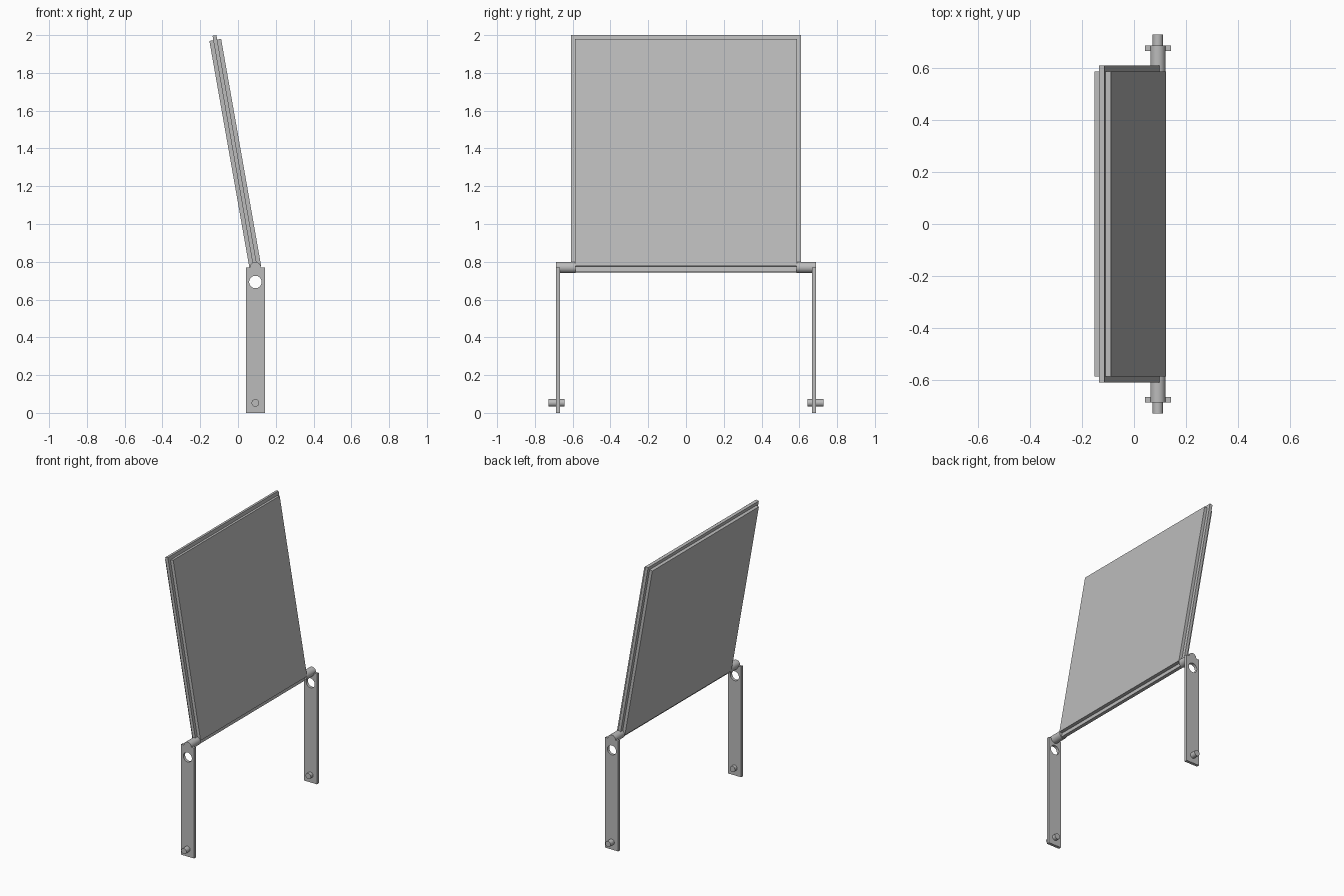
import bpy
from math import radians, sin, cos

cube = bpy.data.objects.get("Cube")
if cube:
    bpy.data.objects.remove(cube, do_unlink=True)

grey = bpy.data.materials.new("plain grey")
grey.use_nodes = True
COLOUR = (0.5, 0.5, 0.5, 1)
grey.diffuse_color = COLOUR
grey.node_tree.nodes["Principled BSDF"].inputs["Base Color"].default_value = COLOUR

AXIS_X, AXIS_Z = 0.092, 0.77    # hinge line
TILT = radians(10)
LEG_IN, LEG_OUT = 0.667, 0.687


def finish(name):
    ob = bpy.context.object
    ob.name = name
    ob.data.materials.append(grey)
    return ob


def box(name, centre, size, tilt=0):
    bpy.ops.mesh.primitive_cube_add(size=1, location=centre, rotation=(0, -tilt, 0))
    bpy.context.object.scale = size
    bpy.ops.object.transform_apply(location=False, rotation=False, scale=True)
    return finish(name)


def rod(name, z, radius, y0, y1):
    bpy.ops.mesh.primitive_cylinder_add(
        vertices=48, radius=radius, depth=abs(y1 - y0),
        location=(AXIS_X, (y0 + y1) / 2, z), rotation=(radians(90), 0, 0))
    ob = finish(name)
    bpy.ops.object.shade_smooth_by_angle()
    return ob


def sheet(name, offset, low, high, width, thickness):
    # Tilted sheet, placed along and across the leaning direction
    mid = (low + high) / 2
    x = AXIS_X - mid * sin(TILT) + offset * cos(TILT)
    z = AXIS_Z + mid * cos(TILT) + offset * sin(TILT)
    box(name, (x, 0, z), (thickness, width, high - low), TILT)


# Leaning panel: wide core between two smaller facings
sheet("panel_core", 0, -0.026, 1.247, 1.22, 0.021)
sheet("panel_left_facing", 0.021, 0.003, 1.223, 1.174, 0.021)
sheet("panel_right_facing", -0.021, 0.003, 1.223, 1.174, 0.021)

# Legs with a round hole, hinge stubs and foot pegs
for side, label in ((-1, "front"), (1, "back")):
    leg = box(label + "_leg", (AXIS_X, side * (LEG_IN + LEG_OUT) / 2, AXIS_Z / 2),
              (0.1, LEG_OUT - LEG_IN, AXIS_Z))
    cutter = rod("hole_cutter", 0.693, 0.033, side * 0.6, side * 0.75)
    cutter.hide_render = True
    cut = leg.modifiers.new("hole", 'BOOLEAN')
    cut.operation = 'DIFFERENCE'
    cut.solver = 'EXACT'
    cut.object = cutter
    bpy.context.view_layer.objects.active = leg
    bpy.ops.object.modifier_apply(modifier=cut.name)
    bpy.data.objects.remove(cutter, do_unlink=True)

    rod(label + "_hinge_stub", AXIS_Z, 0.029, side * 0.585, side * LEG_OUT)
    rod(label + "_foot_peg", 0.053, 0.02, side * 0.642, side * 0.729)
